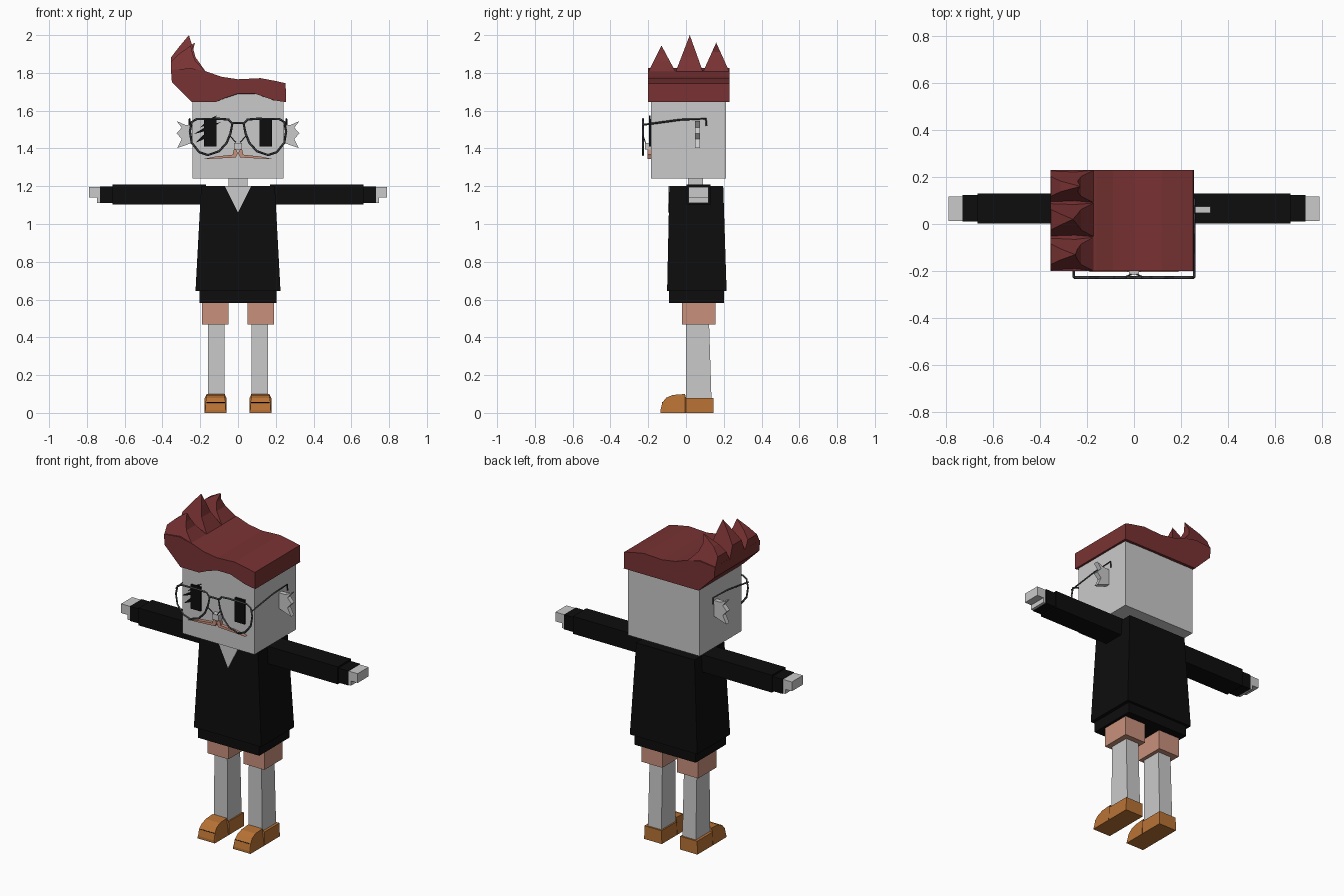
import bpy, bmesh
from mathutils import Vector

cube = bpy.data.objects.get("Cube")
if cube:
    bpy.data.objects.remove(cube, do_unlink=True)


def material(name, r, g, b):
    m = bpy.data.materials.new(name)
    m.use_nodes = True
    m.diffuse_color = (r, g, b, 1)
    bsdf = next(n for n in m.node_tree.nodes if n.type == 'BSDF_PRINCIPLED')
    bsdf.inputs["Base Color"].default_value = (r, g, b, 1)
    return m


SKIN = material("pale grey", 0.59, 0.59, 0.59)
HAIR = material("dark red", 0.19, 0.032, 0.033)
BLACK = material("black", 0.004, 0.004, 0.004)
PEACH = material("peach", 0.58, 0.28, 0.2)
TAN = material("tan leather", 0.48, 0.17, 0.035)
METAL = material("grey metal", 0.045, 0.05, 0.055)


def loft(name, rings, mat, tip=None):
    """Join equal rings of points with quads and close the ends."""
    bm = bmesh.new()
    loops = [[bm.verts.new(p) for p in ring] for ring in rings]
    n = len(loops[0])
    for a, b in zip(loops, loops[1:]):
        for i in range(n):
            j = (i + 1) % n
            bm.faces.new((a[i], a[j], b[j], b[i]))
    bm.faces.new(loops[0])
    if tip:
        t = bm.verts.new(tip)
        for i in range(n):
            bm.faces.new((loops[-1][i], loops[-1][(i + 1) % n], t))
    else:
        bm.faces.new(loops[-1])
    bmesh.ops.recalc_face_normals(bm, faces=bm.faces)
    me = bpy.data.meshes.new(name)
    bm.to_mesh(me)
    bm.free()
    me.materials.append(mat)
    ob = bpy.data.objects.new(name, me)
    bpy.context.collection.objects.link(ob)
    return ob


def rect(x0, x1, y0, y1, z):
    return [(x0, y0, z), (x1, y0, z), (x1, y1, z), (x0, y1, z)]


def box(name, x0, x1, y0, y1, z0, z1, mat):
    return loft(name, [rect(x0, x1, y0, y1, z0), rect(x0, x1, y0, y1, z1)], mat)


def prism(name, pts, y0, y1, mat):
    """Extrude an outline drawn in x and z along y."""
    return loft(name, [[(x, y, z) for x, z in pts] for y in (y0, y1)], mat)


def wire(name, pts, radius, mat, closed=False):
    cu = bpy.data.curves.new(name, 'CURVE')
    cu.dimensions = '3D'
    cu.bevel_depth, cu.bevel_resolution = radius, 0
    sp = cu.splines.new('POLY')
    sp.points.add(len(pts) - 1)
    for p, co in zip(sp.points, pts):
        p.co = (*co, 1)
    sp.use_cyclic_u = closed
    cu.use_fill_caps = True
    cu.materials.append(mat)
    ob = bpy.data.objects.new(name, cu)
    bpy.context.collection.objects.link(ob)
    bpy.ops.object.select_all(action='DESELECT')
    ob.select_set(True)
    bpy.context.view_layer.objects.active = ob
    bpy.ops.object.convert(target='MESH')


# Head, neck and coat
box("head", -0.24, 0.24, -0.185, 0.212, 1.24, 1.7, SKIN)
box("neck", -0.05, 0.05, 0.01, 0.09, 1.18, 1.25, SKIN)
loft("coat", [rect(-0.225, 0.225, -0.1, 0.215, 0.645),
              rect(-0.195, 0.195, -0.088, 0.197, 1.2)], BLACK)
box("coat_hem", -0.205, 0.205, -0.09, 0.2, 0.583, 0.65, BLACK)
loft("collar_opening", [[(-0.07, y, 1.202), (0.07, y, 1.202), (0, y - 0.003, 1.06)]
                        for y in (-0.092, -0.086)], SKIN)

# Hair slab, lofted from left to right: bottom x, front z, back z, top x, top z
stations = [
    (-0.35, 1.75, 1.75, -0.355, 1.815),
    (-0.245, 1.645, 1.645, -0.25, 1.825),
    (-0.12, 1.645, 1.645, -0.16, 1.805),
    (-0.07, 1.667, 1.645, -0.09, 1.78),
    (0.0, 1.69, 1.645, 0.0, 1.766),
    (0.09, 1.69, 1.645, 0.12, 1.772),
    (0.19, 1.655, 1.645, 0.2, 1.757),
    (0.255, 1.645, 1.645, 0.252, 1.745),
]
loft("hair", [[(xb, -0.2, zf), (xb, 0.23, zb), (xt, 0.23, zt), (xt, -0.2, zt)]
              for xb, zf, zb, xt, zt in stations], HAIR)

# Hair spikes: base range in y, tip position
for i, (y0, y1, tip) in enumerate([
        (-0.2, -0.055, (-0.25, -0.13, 1.945)),
        (-0.055, 0.09, (-0.26, 0.02, 2.0)),
        (0.09, 0.23, (-0.228, 0.16, 1.96))]):
    rings = []
    for t, xa, xb in ((0, -0.355, -0.17), (0.4, -0.354, -0.225), (0.68, -0.312, -0.24)):
        a, b = y0 + (tip[1] - y0) * t, y1 + (tip[1] - y1) * t
        z = 1.805 + (tip[2] - 1.805) * t
        rings.append(rect(xa, xb, a, b, z))
    loft(f"hair_spike_{i + 1}", rings, HAIR, tip)

# Face: nose, wounded eye strokes
box("nose", -0.022, 0.022, -0.217, -0.18, 1.395, 1.43, SKIN)
for i, (xa, za, xb, zb) in enumerate([(-0.225, 1.43, -0.14, 1.49),
                                      (-0.235, 1.475, -0.09, 1.54),
                                      (-0.2, 1.51, -0.11, 1.575)]):
    xm, zm = (xa + xb) / 2, (za + zb) / 2
    prism(f"eye_stroke_{i + 1}", [(xa, za), (xm, zm - 0.012), (xb, zb), (xm, zm + 0.012)],
          -0.196, -0.188, BLACK)

# Paired parts
lens = [(0.03, 1.53), (0.05, 1.553), (0.1, 1.557), (0.22, 1.555), (0.245, 1.54),
        (0.255, 1.49), (0.245, 1.43), (0.205, 1.38), (0.16, 1.365), (0.1, 1.385),
        (0.06, 1.43), (0.04, 1.48)]
ear = [(0.235, 1.525), (0.28, 1.525), (0.325, 1.545), (0.298, 1.51), (0.325, 1.48),
       (0.298, 1.45), (0.322, 1.402), (0.235, 1.432)]
whisker = [(0, 1.375), (0.012, 1.395), (0.022, 1.395), (0.028, 1.367), (0.12, 1.357),
           (0.19, 1.343), (0.1, 1.347), (0.012, 1.352)]
shoe = [(0.145, 0.08, 0), (0.0, 0.08, 0), (-0.005, 0.1, 0.01), (-0.07, 0.095, 0.01),
        (-0.105, 0.08, 0.008), (-0.125, 0.055, 0.004), (-0.135, 0.015, 0.003)]

for s, side in ((1, "left"), (-1, "right")):
    def pair(name, x0, x1, *rest):
        box(f"{side}_{name}", min(s * x0, s * x1), max(s * x0, s * x1), *rest)

    def flip(pts):
        return [(s * x, z) for x, z in pts]

    # Eyes, ears and moustache
    pair("eye", 0.115, 0.18, -0.196, -0.18, 1.41, 1.555, BLACK)
    prism(f"{side}_ear", flip(ear), 0.047, 0.075, SKIN)
    prism(f"{side}_moustache", flip(whisker), -0.205, -0.183, PEACH)

    # Glasses
    wire(f"{side}_lens_rim", [(x, -0.228, z) for x, z in flip(lens)], 0.006, METAL, True)
    wire(f"{side}_temple", [(s * 0.256, -0.228, 1.525), (s * 0.256, -0.03, 1.552),
                            (s * 0.256, 0.105, 1.557), (s * 0.256, 0.108, 1.52)],
         0.005, METAL)
    wire(f"{side}_nose_pad_arm", [(s * 0.045, -0.228, 1.47), (s * 0.012, -0.215, 1.432)],
         0.003, METAL)

    # Arms
    pair("sleeve", 0.17, 0.665, 0.002, 0.13, 1.103, 1.208, BLACK)
    pair("cuff", 0.65, 0.73, 0.01, 0.123, 1.11, 1.198, BLACK)
    pair("hand", 0.72, 0.79, 0.013, 0.118, 1.14, 1.196, SKIN)
    pair("thumb", 0.72, 0.746, 0.013, 0.118, 1.112, 1.145, SKIN)

    # Legs
    pair("shorts_leg", 0.05, 0.19, -0.02, 0.155, 0.467, 0.6, PEACH)
    loft(f"{side}_leg", [rect(s * 0.07, s * 0.16, 0.0, 0.135, 0.07),
                         rect(s * 0.072, s * 0.158, 0.0, 0.122, 0.48)], SKIN)

    # Shoes, lofted from heel to toe
    rings = []
    for y, top, inset in shoe:
        a, b = s * (0.062 + inset), s * (0.176 - inset)
        rings.append([(s * 0.06, y, 0), (s * 0.178, y, 0), (b, y, top), (a, y, top)])
    loft(f"{side}_shoe", rings, TAN)
    wire(f"{side}_shoe_seam", [(s * 0.07, -0.126, 0.055), (s * 0.166, -0.126, 0.055)],
         0.002, BLACK)

wire("glasses_bridge", [(-0.035, -0.228, 1.535), (0.035, -0.228, 1.535)], 0.006, METAL)
